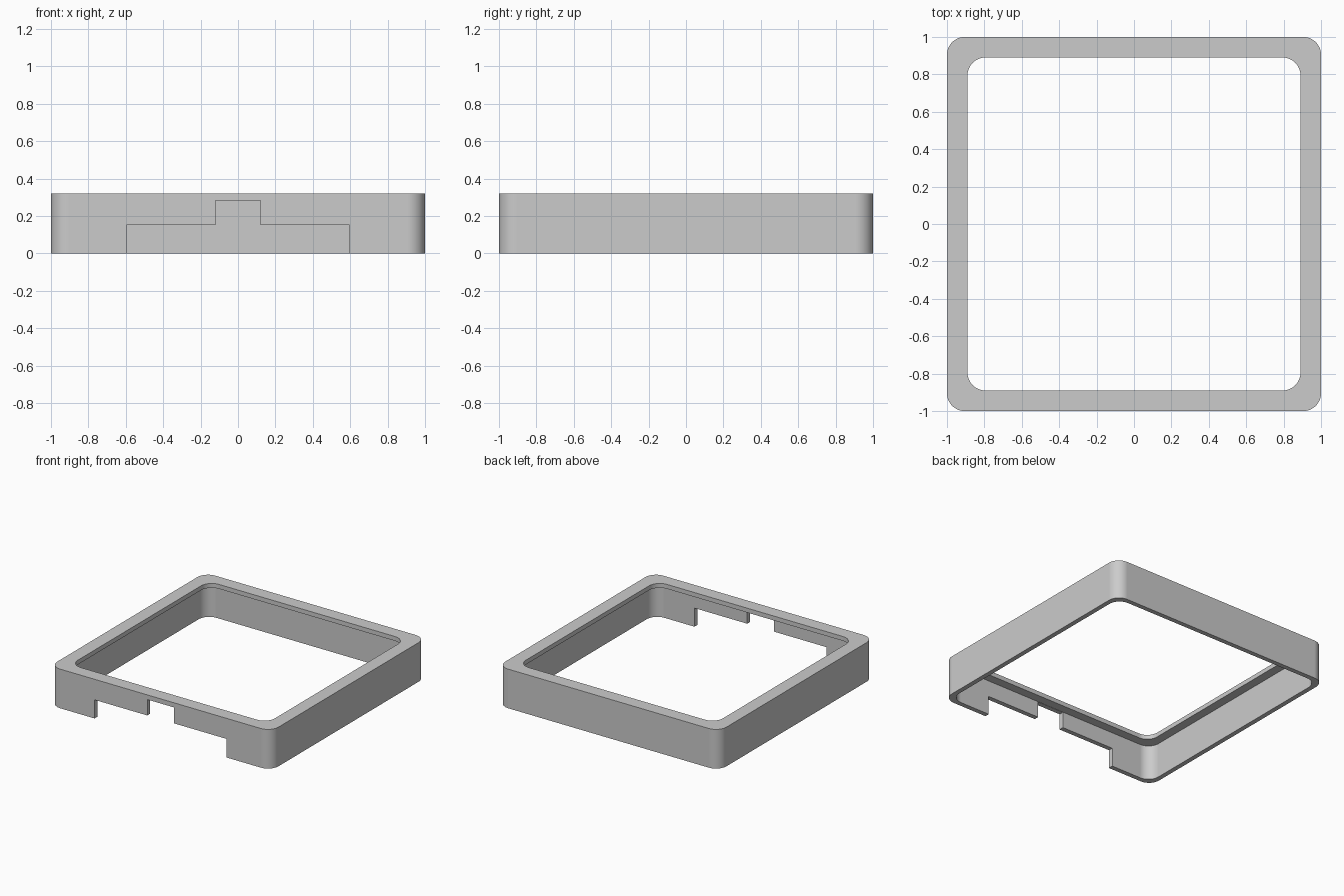
import bpy, bmesh, math

cube = bpy.data.objects.get("Cube")
if cube:
    bpy.data.objects.remove(cube, do_unlink=True)

HEIGHT = 0.32
LIP_Z = 0.284      # underside of the top lip
CAVITY = 0.962     # half width inside the walls
OPENING = 0.89     # half width of the top opening
RADIUS = 0.095
STEPS = 10

grey = bpy.data.materials.new("light grey")
grey.use_nodes = True
colour = (0.6, 0.6, 0.6, 1)
grey.diffuse_color = colour
grey.node_tree.nodes["Principled BSDF"].inputs["Base Color"].default_value = colour


def make_object(name, bm):
    bmesh.ops.recalc_face_normals(bm, faces=bm.faces)
    mesh = bpy.data.meshes.new(name)
    bm.to_mesh(mesh)
    bm.free()
    mesh.materials.append(grey)
    obj = bpy.data.objects.new(name, mesh)
    bpy.context.collection.objects.link(obj)
    return obj


def rounded_square(bm, half, z):
    """Ring of vertices around a square with rounded corners."""
    ring = []
    for corner, (sx, sy) in enumerate([(1, 1), (-1, 1), (-1, -1), (1, -1)]):
        for i in range(STEPS + 1):
            a = (corner + i / STEPS) * math.pi / 2
            ring.append(bm.verts.new((sx * (half - RADIUS) + RADIUS * math.cos(a),
                                      sy * (half - RADIUS) + RADIUS * math.sin(a), z)))
    return ring


# Frame: walls and inward lip, one closed cross-section around the square
bm = bmesh.new()
section = [(1, 0), (1, HEIGHT), (OPENING, HEIGHT),
           (OPENING, LIP_Z), (CAVITY, LIP_Z), (CAVITY, 0)]
rings = [rounded_square(bm, half, z) for half, z in section]
for k, ring in enumerate(rings):
    upper = rings[(k + 1) % len(rings)]
    for i in range(len(ring)):
        j = (i + 1) % len(ring)
        bm.faces.new((ring[i], ring[j], upper[j], upper[i]))
frame = make_object("square_frame", bm)

# Stepped notch through the front wall
bm = bmesh.new()
half_outline = [(0.597, -0.1), (0.597, 0.152), (0.12, 0.152), (0.12, 0.282)]
outline = half_outline + [(-x, z) for x, z in reversed(half_outline)]
base = bm.faces.new([bm.verts.new((x, -1.1, z)) for x, z in outline])
extruded = bmesh.ops.extrude_face_region(bm, geom=[base])["geom"]
bmesh.ops.translate(bm, vec=(0, 0.18, 0),
                    verts=[v for v in extruded if isinstance(v, bmesh.types.BMVert)])
cutter = make_object("notch_cutter", bm)
cutter.hide_render = True

bpy.ops.object.select_all(action="DESELECT")
frame.select_set(True)
bpy.context.view_layer.objects.active = frame
cut = frame.modifiers.new("notch", "BOOLEAN")
cut.operation = "DIFFERENCE"
cut.solver = "EXACT"
cut.object = cutter
bpy.ops.object.modifier_apply(modifier=cut.name)
bpy.data.objects.remove(cutter, do_unlink=True)

# Smooth corners with crisp edges and flat walls
bpy.ops.object.shade_smooth_by_angle(angle=math.radians(30))
weighted = frame.modifiers.new("flat walls", "WEIGHTED_NORMAL")
weighted.keep_sharp = True
